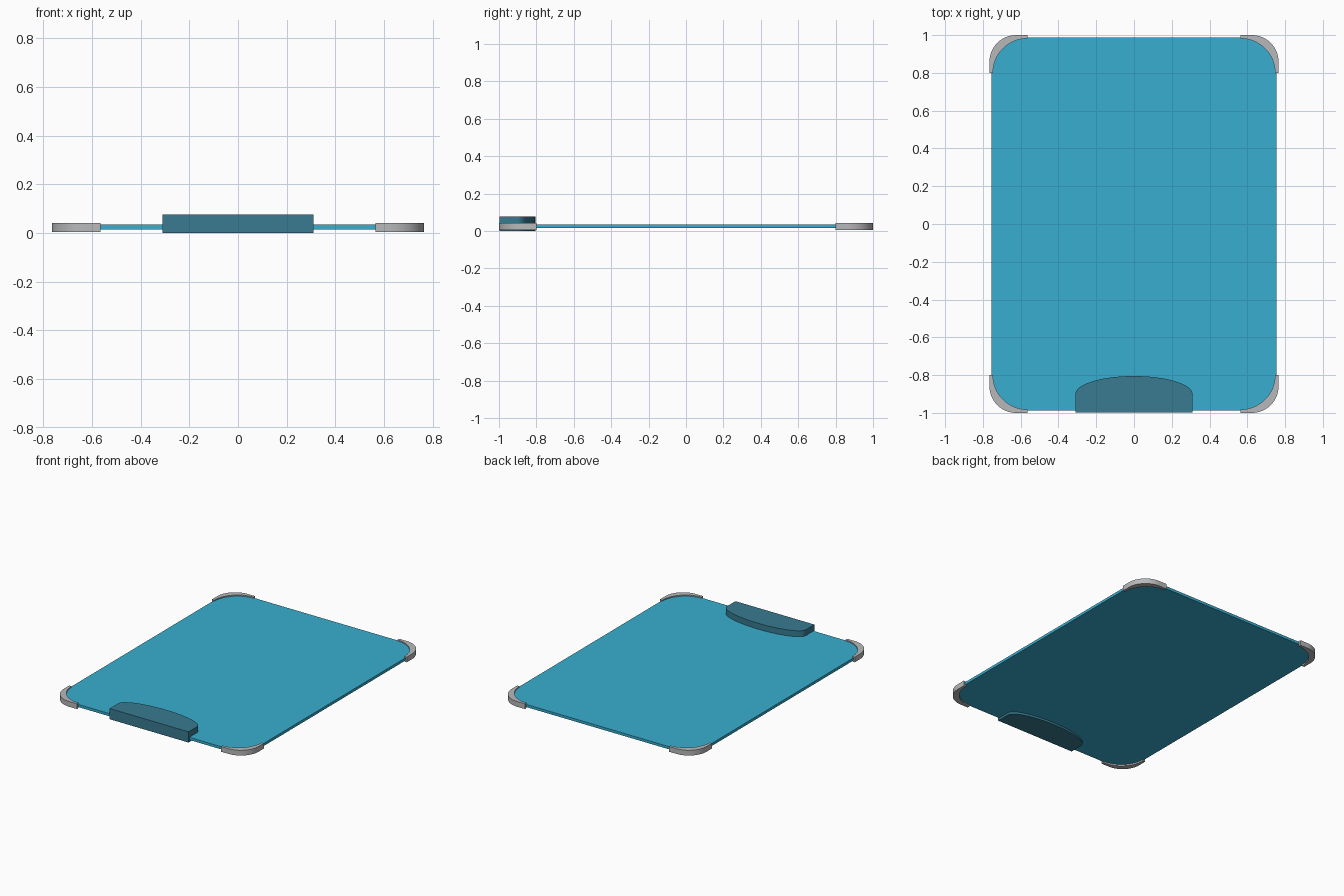
import bpy, bmesh, math

if "Cube" in bpy.data.objects:
    bpy.data.objects.remove(bpy.data.objects["Cube"])


def material(name, srgb):
    m = bpy.data.materials.new(name)
    lin = [((c / 255 + 0.055) / 1.055) ** 2.4 for c in srgb]
    m.diffuse_color = (*lin, 1)
    m.use_nodes = True
    m.node_tree.nodes["Principled BSDF"].inputs["Base Color"].default_value = m.diffuse_color
    return m


BLUE = material("board blue", (56, 174, 208))
TEAL = material("clip teal", (56, 123, 145))
GREY = material("corner grey", (184, 185, 187))


def arc(cx, cy, rx, ry, a0, a1, n):
    """Points along an elliptical arc, angles in degrees."""
    out = []
    for i in range(n + 1):
        a = math.radians(a0 + (a1 - a0) * i / n)
        out.append((cx + rx * math.cos(a), cy + ry * math.sin(a)))
    return out


def extrude(name, profile, z0, z1, mat):
    """Prism from a flat outline, smooth around its curves."""
    bm = bmesh.new()
    face = bm.faces.new([bm.verts.new((x, y, z0)) for x, y in profile])
    top = bmesh.ops.extrude_face_region(bm, geom=[face])["geom"]
    bmesh.ops.translate(bm, vec=(0, 0, z1 - z0),
                        verts=[v for v in top if isinstance(v, bmesh.types.BMVert)])
    bmesh.ops.recalc_face_normals(bm, faces=bm.faces)
    mesh = bpy.data.meshes.new(name)
    bm.to_mesh(mesh)
    bm.free()
    mesh.materials.append(mat)
    obj = bpy.data.objects.new(name, mesh)
    bpy.context.collection.objects.link(obj)
    bpy.ops.object.select_all(action='DESELECT')
    obj.select_set(True)
    bpy.context.view_layer.objects.active = obj
    bpy.ops.object.shade_smooth_by_angle(angle=math.radians(30))
    return obj


# Thin board with rounded corners
W, H, R = 0.755, 0.988, 0.16
outline = []
for sx, sy, a in ((1, 1, 0), (-1, 1, 90), (-1, -1, 180), (1, -1, 270)):
    outline += arc(sx * (W - R), sy * (H - R), R, R, a, a + 90, 16)
extrude("board", outline, 0.015, 0.034, BLUE)

# Corner guards: tight outer curve, wider inner curve
guard = [(0.765, 0.80)] + arc(0.765 - 0.14, 0.86, 0.14, 0.14, 0, 90, 16)
guard += [(0.565, 1.0)] + arc(0.565, 0.80, 0.182, 0.182, 90, 0, 16)
for name, sx, sy in (("back_right", 1, 1), ("back_left", -1, 1),
                     ("front_left", -1, -1), ("front_right", 1, -1)):
    extrude("corner_guard_" + name, [(sx * x, sy * y) for x, y in guard],
            0.005, 0.042, GREY)

# Clip: straight front, curved back edge
clip = [(-0.31, -0.997), (0.31, -0.997)] + arc(0, -0.90, 0.31, 0.095, 0, 180, 40)
extrude("clip", clip, 0.0, 0.076, TEAL)
